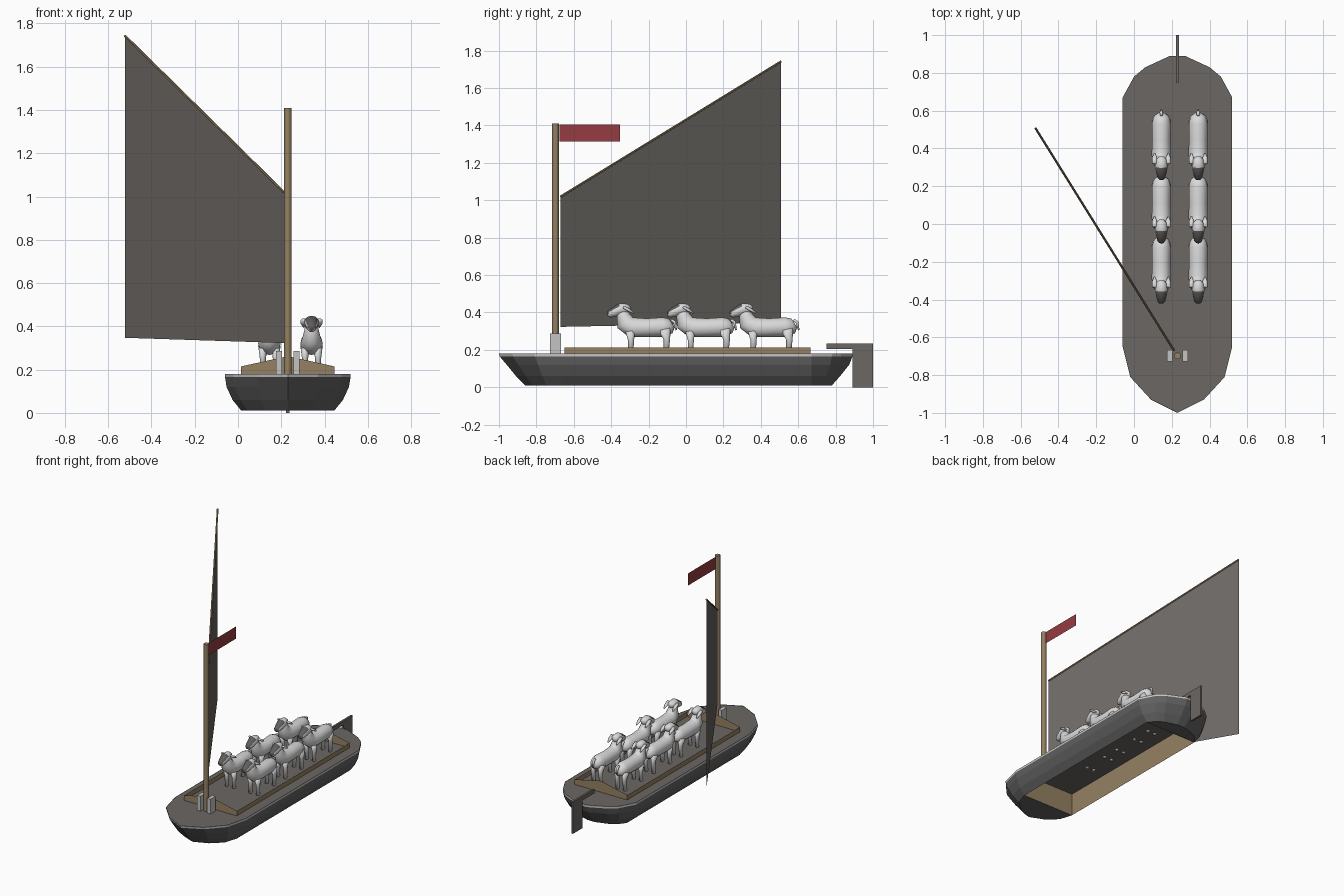
import bpy, bmesh, math
from mathutils import Vector

cube = bpy.data.objects.get("Cube")
if cube:
    bpy.data.objects.remove(cube, do_unlink=True)


def material(name, *rgb):
    m = bpy.data.materials.new(name)
    m.use_nodes = True
    color = (*rgb, 1)
    m.diffuse_color = color
    m.node_tree.nodes["Principled BSDF"].inputs["Base Color"].default_value = color
    return m


hull_grey = material("hull grey", .12, .12, .12)
canvas = material("canvas brown grey", .145, .135, .125)
wood = material("tan wood", .3, .22, .125)
pale = material("pale grey", .55, .55, .55)
red = material("flag red", .3, .045, .052)
wool = material("wool white", .7, .7, .7)
face_dark = material("dark face", .12, .11, .105)

CX = .23  # boat centre line


def finish(name, bm, *mats):
    me = bpy.data.meshes.new(name)
    bm.to_mesh(me)
    bm.free()
    for m in mats:
        me.materials.append(m)
    ob = bpy.data.objects.new(name, me)
    bpy.context.collection.objects.link(ob)
    return ob


def panel(name, points, mat):
    bm = bmesh.new()
    bm.faces.new([bm.verts.new(p) for p in points])
    return finish(name, bm, mat)


def box(name, lo, hi, mat):
    bm = bmesh.new()
    lo, hi = Vector(lo), Vector(hi)
    bmesh.ops.create_cube(bm, size=1)
    bmesh.ops.scale(bm, vec=hi - lo, verts=bm.verts)
    bmesh.ops.translate(bm, vec=(lo + hi) / 2, verts=bm.verts)
    return finish(name, bm, mat)


def pole(name, a, b, radius, mat, sides=10):
    a, b = Vector(a), Vector(b)
    bm = bmesh.new()
    bmesh.ops.create_cone(bm, cap_ends=True, segments=sides, radius1=radius,
                          radius2=radius, depth=(b - a).length)
    ob = finish(name, bm, mat)
    ob.location = (a + b) / 2
    ob.rotation_euler = (b - a).to_track_quat('Z', 'Y').to_euler()
    return ob


# Hull: one plan outline repeated at several heights
BOW, STERN = -.65, .67
half = [(0, -1), (.14, -.93), (.25, -.81), (.29, BOW), (.29, STERN),
        (.23, .78), (.17, .83), (.04, .89)]
outline = half + [(-x, y) for x, y in reversed(half[1:])]
# height, width factor, bow reach, stern reach
levels = [(.18, 1, 1, 1), (.165, 1, .99, 1), (.12, .975, .88, .92),
          (.06, .88, .74, .7), (.01, .74, .6, .5)]


def ring_at(z, w, b, s):
    pts = []
    for x, y in outline:
        if y < BOW:
            y = BOW + (y - BOW) * b
        elif y > STERN:
            y = STERN + (y - STERN) * s
        pts.append((CX + x * w, y, z))
    return pts


bm = bmesh.new()
rings = [[bm.verts.new(p) for p in ring_at(*lv)] for lv in levels]
count = len(outline)
for k in range(len(rings) - 1):
    for i in range(count):
        j = (i + 1) % count
        f = bm.faces.new((rings[k][i], rings[k + 1][i], rings[k + 1][j], rings[k][j]))
        f.material_index = 1 if k == 0 else 0   # pale gunwale band
# closed bottom only under the bow and stern
bm.faces.new([v for v in rings[-1] if v.co.y <= BOW + .001])
bm.faces.new([v for v in rings[-1] if v.co.y >= STERN - .001])
bmesh.ops.recalc_face_normals(bm, faces=bm.faces)
finish("hull", bm, hull_grey, pale)

panel("deck", ring_at(.178, 1, 1, 1), canvas)

# Hold coaming: thin side boards and peaked end boards
W = .215
for side, label in ((1, "left"), (-1, "right")):
    x = CX + side * W
    panel(label + "_coaming", [(x, BOW, .01), (x, .665, .01), (x, .665, .213), (x, BOW, .213)], wood)
for y, label in ((BOW, "front"), (.665, "rear")):
    panel(label + "_coaming", [(CX - W, y, .01), (CX + W, y, .01), (CX + W, y, .215),
                               (CX, y, .262), (CX - W, y, .215)], wood)

# Mast, its side cheeks and the flag
MY = -.698
pole("mast", (CX, MY, .17), (CX, MY, 1.41), .018, wood, 12)
for side, label in ((1, "left"), (-1, "right")):
    x = CX + side * .041
    box(label + "_mast_cheek", (x - .014, -.727, .175), (x + .014, -.667, .287), pale)
panel("flag", [(CX, -.675, 1.315), (CX, -.352, 1.315), (CX, -.352, 1.405), (CX, -.675, 1.405)], red)

# Sail with its sloping yard
luff, leech = (.212, -.67), (-.522, .508)
panel("sail", [(*luff, .323), (*leech, .347), (*leech, 1.742), (*luff, 1.02)], canvas)
pole("yard", (*luff, 1.02), (*leech, 1.742), .006, wood, 8)

# Rudder and tiller
box("rudder", (CX - .007, .89, 0), (CX + .007, 1, .235), canvas)
box("tiller", (CX - .007, .75, .205), (CX + .007, .9, .235), canvas)


# Sheep: lofted body, head, legs, ears and tail
def loft(bm, path, sides=12):
    """Skin rings given as y, z, half width, half depth."""
    rings, faces = [], []
    for i, (y, z, rx, rn) in enumerate(path):
        a, b = path[max(i - 1, 0)], path[min(i + 1, len(path) - 1)]
        t = Vector((0, b[0] - a[0], b[1] - a[1])).normalized()
        n = Vector((0, -t.z, t.y))
        ring = []
        for s in range(sides):
            ang = math.tau * s / sides
            p = Vector((rx * math.cos(ang), y, z)) + n * rn * math.sin(ang)
            ring.append(bm.verts.new(p))
        rings.append(ring)
    for r, q in zip(rings, rings[1:]):
        for s in range(sides):
            u = (s + 1) % sides
            faces.append(bm.faces.new((r[s], r[u], q[u], q[s])))
    faces += [bm.faces.new(rings[0]), bm.faces.new(rings[-1])]
    bmesh.ops.recalc_face_normals(bm, faces=faces)
    return faces


def shifted(bm, x, path, sides):
    verts = {v for f in loft(bm, path, sides) for v in f.verts}
    bmesh.ops.translate(bm, vec=(x, 0, 0), verts=list(verts))


bm = bmesh.new()
loft(bm, [(.35, .335, .015, .018), (.338, .328, .038, .04), (.3, .322, .05, .052),
          (.21, .318, .049, .05), (.13, .32, .052, .054), (.095, .345, .043, .05),
          (.085, .385, .033, .036), (.08, .415, .026, .028)])
head = loft(bm, [(.122, .418, .014, .014), (.105, .42, .028, .026), (.07, .418, .034, .032),
                 (.035, .402, .027, .026), (.01, .392, .021, .02), (0, .39, .012, .011)])
for f in head:
    if f.normal.z - f.normal.y > .6 and f.calc_center_median().y < .08:
        f.material_index = 1
for side in (1, -1):
    # front and rear legs
    shifted(bm, side * .03, [(.122, .3, .02, .026), (.126, .25, .014, .016), (.124, .174, .012, .014)], 8)
    shifted(bm, side * .03, [(.305, .31, .022, .034), (.318, .255, .014, .017), (.312, .174, .012, .014)], 8)
    # ears
    shifted(bm, side * .036, [(.085, .43, .014, .008), (.115, .412, .014, .009), (.14, .396, .004, .004)], 6)
loft(bm, [(.34, .36, .008, .008), (.358, .35, .009, .009), (.368, .305, .005, .005)], 6)
sheep = finish("sheep", bm, wool, face_dark)
sheep.data.shade_smooth()

noses = (-.42, -.1, .235)
sheep.location = (.145, noses[0], 0)
for x in (.145, .34):
    for y in noses:
        if (x, y) != (.145, noses[0]):
            twin = sheep.copy()
            twin.location = (x, y, 0)
            bpy.context.collection.objects.link(twin)
